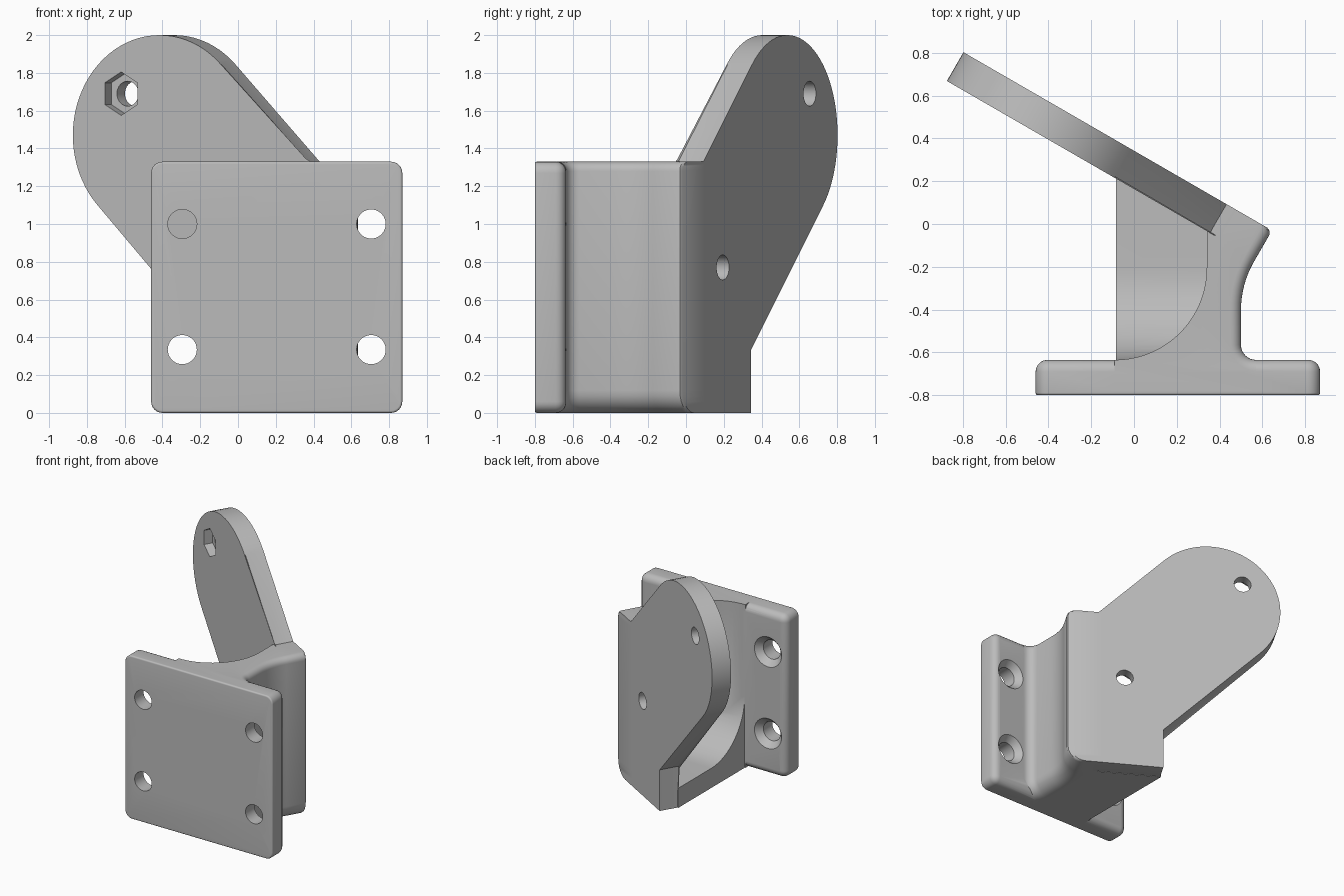
import bpy, bmesh
from math import sin, cos, pi, radians, sqrt
from mathutils import Vector

if "Cube" in bpy.data.objects:
    bpy.data.objects.remove(bpy.data.objects["Cube"], do_unlink=True)

grey = bpy.data.materials.new("plain_grey")
grey.use_nodes = True
grey.diffuse_color = (0.5, 0.5, 0.5, 1)
grey.node_tree.nodes["Principled BSDF"].inputs["Base Color"].default_value = (0.5, 0.5, 0.5, 1)

HEIGHT = 1.33                                # plate and neck height
PLATE_BACK = -0.635
THICK = 0.155                                # arm thickness
CORNER = Vector((0.645, -0.03, 0))           # outer back corner of the arm
ALONG = Vector((-cos(pi / 6), 0.5, 0))       # direction along the arm
BACK = Vector((0.5, cos(pi / 6), 0))         # arm back normal


def arm_point(u, z, depth=0.0):
    """Point on the arm: u along it, depth measured forward from its back."""
    return CORNER + ALONG * u - BACK * depth + Vector((0, 0, z))


def arc(cx, cy, r, start, end, n):
    angles = [radians(start + (end - start) * i / n) for i in range(n + 1)]
    return [(cx + r * cos(a), cy + r * sin(a)) for a in angles]


def make_object(name, bm):
    bmesh.ops.recalc_face_normals(bm, faces=bm.faces)
    mesh = bpy.data.meshes.new(name)
    bm.to_mesh(mesh)
    bm.free()
    mesh.materials.append(grey)
    ob = bpy.data.objects.new(name, mesh)
    bpy.context.collection.objects.link(ob)
    return ob


def loft_mesh(rings):
    """Skin a stack of equal point rings and cap both ends."""
    bm = bmesh.new()
    rows = [[bm.verts.new(p) for p in ring] for ring in rings]
    for a, b in zip(rows, rows[1:]):
        for i in range(len(a)):
            j = (i + 1) % len(a)
            bm.faces.new((a[i], a[j], b[j], b[i]))
    bm.faces.new(rows[0][::-1])
    bm.faces.new(rows[-1])
    return bm


def loft(name, rings):
    return make_object(name, loft_mesh(rings))


def combine(target, other, operation):
    mod = target.modifiers.new(operation, "BOOLEAN")
    mod.operation = operation
    mod.solver = "EXACT"
    mod.object = other
    bpy.ops.object.select_all(action="DESELECT")
    bpy.context.view_layer.objects.active = target
    target.select_set(True)
    bpy.ops.object.modifier_apply(modifier=mod.name)
    bpy.data.objects.remove(other, do_unlink=True)


# Base plate with rounded corners and a soft back rim
bm = bmesh.new()
bmesh.ops.create_cube(bm, size=1)
for v in bm.verts:
    v.co = (0.205 + 1.33 * v.co.x, (PLATE_BACK - 0.8) / 2 + (PLATE_BACK + 0.8) * v.co.y,
            HEIGHT * (v.co.z + 0.5))
depth_edges = [e for e in bm.edges if abs(e.verts[0].co.y - e.verts[1].co.y) > 0.1]
bmesh.ops.bevel(bm, geom=depth_edges, offset=0.06, segments=6, profile=0.5, affect="EDGES")
for y, size in ((PLATE_BACK, 0.055), (-0.8, 0.012)):
    rim = [e for e in bm.edges if all(abs(v.co.y - y) < 1e-4 for v in e.verts)]
    bmesh.ops.bevel(bm, geom=rim, offset=size, segments=5, profile=0.5, affect="EDGES")
bracket = make_object("angled_bracket", bm)


# Neck: curved column whose outer side rounds over at the top and bottom
def neck_ring(z, inset):
    rho = 0.45
    tip = CORNER + ALONG * inset
    run = (0.145 - 0.134 * rho) / 0.5
    pts = [(-0.09, -0.78), (0.57, -0.78)]
    pts += arc(0.57, PLATE_BACK + 0.07, 0.07 + inset, 270, 180, 8)
    pts += arc(0.5 + rho, CORNER.y - run * BACK.y - rho / 2, rho + inset, 180, 150, 8)
    for p in (tip - BACK * 0.025, tip - BACK * 0.008 + ALONG * 0.008, tip + ALONG * 0.025):
        pts.append((p.x, p.y))
    for depth in (0, THICK):
        p = arm_point(0.262, 0, depth)
        pts.append((p.x, p.y))
    pts += arc(-0.09, PLATE_BACK + 0.43, 0.43, 0, -90, 20)
    return [(x, y, z) for x, y in pts]


turns = [i * pi / 12 for i in range(7)]
low = [(0.12 * (1 - cos(t)), 0.12 * (1 - sin(t))) for t in turns]
high = [(HEIGHT - 0.05 * (1 - cos(t)), 0.05 * (1 - sin(t))) for t in reversed(turns)]
neck = loft("neck", [neck_ring(z, d) for z, d in low + high])


# Scooped floor web between plate and arm
def web_ring(x):
    end = CORNER.y - BACK.y * THICK + (CORNER.x - BACK.x * THICK - x) * 0.577 + 0.01
    pts = [(-0.75, 0), (end, 0), (end, 0.16)]
    pts += arc(PLATE_BACK + 0.43, 0.59, 0.43, 270, 180, 16)[1 if end < -0.2 else 0:]
    pts.append((-0.75, 0.59))
    return [(x, y, z) for y, z in pts]


web = loft("floor_web", [web_ring(-0.085), web_ring(0.38)])

# Slanted arm with a round end and softened front rim
R, CU, CZ, FOOT = 0.53, 1.135, 1.47, 0.75
shift = R * sqrt(2)
outline = [(0.2, 0), (FOOT, 0), (FOOT, FOOT + CZ - CU - shift)]
outline += arc(CU, CZ, R, -45, 135, 40)
outline += [(HEIGHT - (CZ - CU + shift), HEIGHT), (0.2, HEIGHT)]
bm = loft_mesh([[arm_point(u, z, d) for u, z in outline] for d in (0, THICK)])
bm.faces.ensure_lookup_table()
bmesh.ops.bevel(bm, geom=list(bm.faces[-1].edges), offset=0.015, segments=2,
                profile=0.5, affect="EDGES")
arm = make_object("slanted_arm", bm)

for part in (neck, web, arm):
    combine(bracket, part, "UNION")

# Countersunk plate holes
for x in (-0.295, 0.705):
    for z in (0.335, 1.0):
        steps = ((-0.9, 0.077), (-0.685, 0.077), (-0.632, 0.125), (-0.6, 0.125))
        rings = [[(px, y, pz) for px, pz in arc(x, z, r, 0, 350, 35)] for y, r in steps]
        combine(bracket, loft("plate_hole", rings), "DIFFERENCE")

# Arm holes with hexagonal nut pockets on the front
for u, z in ((0.45, 0.77), (1.37, 1.69)):
    for name, r, n, depths in (("arm_hole", 0.066, 32, (-0.1, 0.2)),
                               ("nut_pocket", 0.115, 6, (0.085, 0.2))):
        ring = arc(u, z, r, 90, 450 - 360 / n, n - 1)
        cutter = loft(name, [[arm_point(a, b, d) for a, b in ring] for d in depths])
        combine(bracket, cutter, "DIFFERENCE")

bpy.ops.object.select_all(action="DESELECT")
bracket.select_set(True)
bpy.context.view_layer.objects.active = bracket
bpy.ops.object.shade_smooth_by_angle(angle=radians(30))
